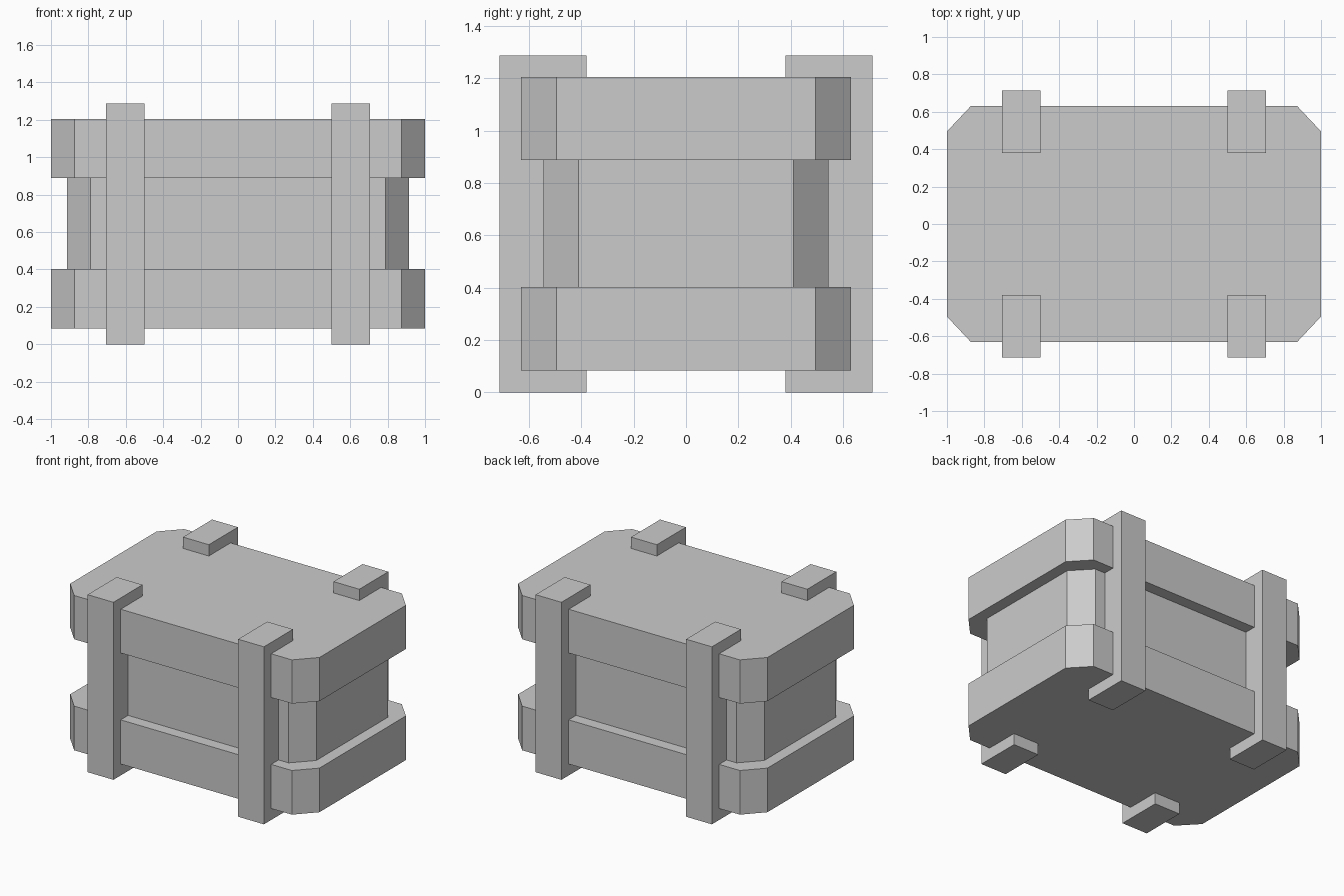
import bpy
import bmesh

cube = bpy.data.objects.get("Cube")
if cube:
    bpy.data.objects.remove(cube, do_unlink=True)

# Single plain grey colour
grey = bpy.data.materials.new("plain_grey")
grey.use_nodes = True
colour = (0.6, 0.6, 0.6, 1)
grey.diffuse_color = colour
grey.node_tree.nodes["Principled BSDF"].inputs["Base Color"].default_value = colour


def prism(name, outline, bottom, top):
    """Extrude a flat outline upward into a closed solid."""
    bm = bmesh.new()
    base = bm.faces.new([bm.verts.new((x, y, bottom)) for x, y in outline])
    result = bmesh.ops.extrude_face_region(bm, geom=[base], use_keep_orig=True)
    raised = [v for v in result["geom"] if isinstance(v, bmesh.types.BMVert)]
    bmesh.ops.translate(bm, verts=raised, vec=(0, 0, top - bottom))
    bmesh.ops.recalc_face_normals(bm, faces=bm.faces)
    mesh = bpy.data.meshes.new(name)
    bm.to_mesh(mesh)
    bm.free()
    mesh.materials.append(grey)
    obj = bpy.data.objects.new(name, mesh)
    bpy.context.collection.objects.link(obj)
    return obj


def chamfered(half_x, half_y, cut_x, cut_y):
    """Rectangle outline with its four corners cut off."""
    ix, iy = half_x - cut_x, half_y - cut_y
    quarter = [(half_x, -iy), (half_x, iy), (ix, half_y), (-ix, half_y)]
    return quarter + [(-x, -y) for x, y in quarter]


# Crate body: wide bands above and below a recessed middle
wide = chamfered(1.0, 0.63, 0.127, 0.135)
narrow = chamfered(0.915, 0.545, 0.127, 0.135)
prism("lower_band", wide, 0.083, 0.403)
prism("recessed_middle", narrow, 0.403, 0.888)
prism("upper_band", wide, 0.888, 1.205)

# Four corner posts, running past the body at both ends
for side, sx in (("left", 1), ("right", -1)):
    for end, sy in (("front", -1), ("back", 1)):
        x0, x1 = 0.5 * sx, 0.707 * sx
        y0, y1 = 0.38 * sy, 0.713 * sy
        prism(f"{end}_{side}_post", [(x0, y0), (x1, y0), (x1, y1), (x0, y1)], 0, 1.287)
